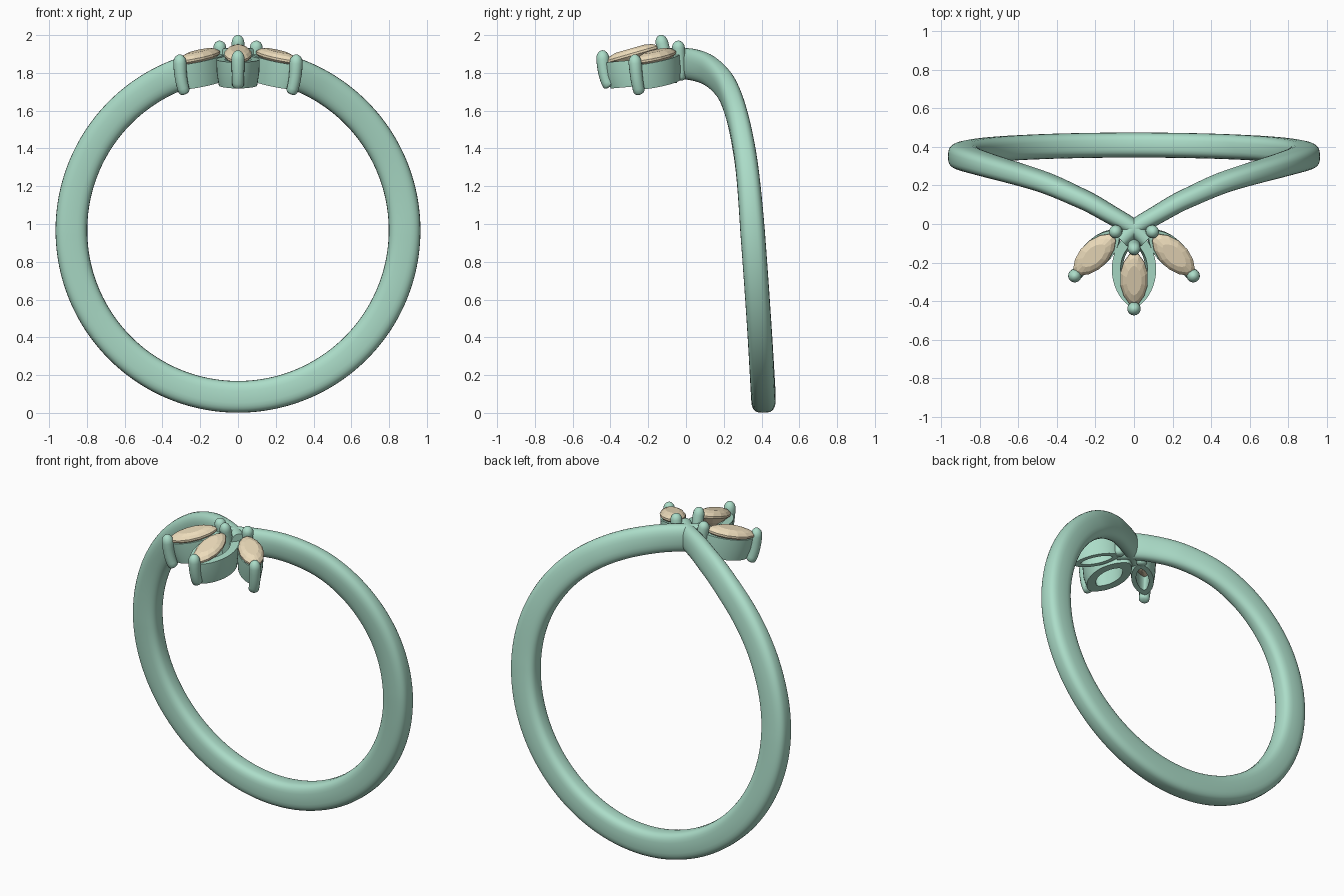
import bpy, bmesh, math
from mathutils import Vector, Matrix

if "Cube" in bpy.data.objects:
    bpy.data.objects.remove(bpy.data.objects["Cube"])

def material(name, col):
    m = bpy.data.materials.new(name)
    m.diffuse_color = col
    m.use_nodes = True
    m.node_tree.nodes["Principled BSDF"].inputs["Base Color"].default_value = m.diffuse_color
    return m

METAL = material("green_metal", (0.41, 0.72, 0.58, 1))
STONE = material("tan_stone", (0.85, 0.72, 0.50, 1))

def loft(name, rings, mat, loop=False, smooth=True):
    """Bridge successive rings of points; cap the ends unless looped."""
    bm = bmesh.new()
    vs = [[bm.verts.new(p) for p in r] for r in rings]
    n = len(rings[0])
    for k in range(len(vs) if loop else len(vs) - 1):
        a, b = vs[k], vs[(k + 1) % len(vs)]
        for i in range(n):
            j = (i + 1) % n
            bm.faces.new((a[i], a[j], b[j], b[i]))
    if not loop:
        bm.faces.new(vs[0])
        bm.faces.new(vs[-1])
    bmesh.ops.recalc_face_normals(bm, faces=bm.faces)
    me = bpy.data.meshes.new(name)
    bm.to_mesh(me)
    bm.free()
    me.materials.append(mat)
    ob = bpy.data.objects.new(name, me)
    bpy.context.collection.objects.link(ob)
    if smooth:
        bpy.ops.object.select_all(action='DESELECT')
        ob.select_set(True)
        bpy.context.view_layer.objects.active = ob
        bpy.ops.object.shade_smooth_by_angle(angle=math.radians(40))
    return ob

# Band: round loop whose depth sweeps forward to a V at the top
KEYS = [(-4, -0.085), (0, -0.025), (8, 0.05), (17, 0.125), (34, 0.225), (62, 0.31),
        (90, 0.352), (135, 0.395), (180, 0.41), (225, 0.395)]

def depth(t):
    k = 0
    while k < len(KEYS) - 3 and t > KEYS[k + 1][0]:
        k += 1
    def slope(i):
        a, b = KEYS[max(i - 1, 0)], KEYS[min(i + 1, len(KEYS) - 1)]
        return (b[1] - a[1]) / (b[0] - a[0])
    (t0, y0), (t1, y1) = KEYS[k], KEYS[k + 1]
    h = t1 - t0
    u = (t - t0) / h
    return ((2*u**3 - 3*u*u + 1) * y0 + (u**3 - 2*u*u + u) * h * slope(k)
            + (3*u*u - 2*u**3) * y1 + (u**3 - u*u) * h * slope(k + 1))

def band_point(t):
    a = math.radians(t)
    return Vector((0.882 * math.sin(a), depth(t), 0.967 + 0.882 * math.cos(a)))

def spow(c, e):
    return math.copysign(abs(c) ** e, c)

rings = []
STEPS = 110
for s in range(STEPS + 1):
    t = -4 + 184 * s / STEPS
    a = math.radians(t)
    c = band_point(t)
    tan = (band_point(min(t + 0.3, 180.3)) - band_point(max(t - 0.3, -4))).normalized()
    rad = Vector((math.sin(a), 0, math.cos(a)))
    if s == STEPS:
        tan, rad = Vector((-1, 0, 0)), Vector((0, 0, -1))
        c.x = 0
    side = tan.cross(rad).normalized()
    f = min(1, max(0, t / 90))
    w = 0.047 + 0.018 * f
    e = 0.85 - 0.2 * f
    rings.append([c + rad * 0.084 * spow(math.cos(q), e) + side * w * spow(math.sin(q), e)
                  for q in (2 * math.pi * i / 28 for i in range(28))])
band = loft("band", rings, METAL)
# open the bottom seam so both halves weld together
bm = bmesh.new()
bm.from_mesh(band.data)
bmesh.ops.delete(bm, geom=[f for f in bm.faces if all(abs(v.co.x) < 1e-4 for v in f.verts)],
                 context='FACES_ONLY')
bm.to_mesh(band.data)
bm.free()
band.modifiers.new("mirror", 'MIRROR').use_axis[0] = True

def leaf(L, W, z, n, M):
    """Pointed oval with half length L and half width W at local height z."""
    return [M @ Vector((L * math.cos(q), W * spow(math.sin(q), 1.3), z))
            for q in (2 * math.pi * i / n for i in range(n))]

def frame(c, yaw, tilt):
    return (Matrix.Translation(c) @ Matrix.Rotation(math.radians(yaw), 4, 'Z')
            @ Matrix.Rotation(math.radians(tilt), 4, 'Y'))

def gem(name, M):
    spec = [(0.1, -0.07), (0.6, -0.04), (1, -0.006), (1, 0.006), (0.82, 0.022), (0.55, 0.032)]
    loft(name, [leaf(0.146 * s, 0.073 * s, z, 14, M) for s, z in spec], STONE, smooth=False)

def bezel(name, M, L, W, h, wall):
    spec = [(1, 0, 0), (0.98, 0, -h * 0.5), (0.88, 0, -h),
            (0.88, wall, -h), (1, wall, 0)]
    loft(name, [leaf(L * s - 1.5 * d, W * s - d, z, 40, M) for s, d, z in spec], METAL, loop=True)

def prong(name, a, b, c, r0, r1):
    """Round claw along a bent path a-b-c with domed ends."""
    a, b, c = Vector(a), Vector(b), Vector(c)
    stops = [(0, 0.5), (0.03, 0.8), (0.08, 1)] + [(0.08 + 0.74 * i / 6, 1) for i in range(1, 7)]
    stops += [(0.82 + 0.18 * math.sin(q), max(math.cos(q), 0.05))
              for q in (math.pi / 2 * i / 5 for i in range(1, 6))]
    rings = []
    for u, k in stops:
        p = a * (1 - u)**2 + b * 2 * u * (1 - u) + c * u * u
        t = ((b - a) * (1 - u) + (c - b) * u).normalized()
        x = t.cross(Vector((0, 1, 0))).normalized()
        y = t.cross(x)
        r = (r0 + (r1 - r0) * u) * k
        rings.append([p + (x * math.cos(q) + y * math.sin(q)) * r
                      for q in (2 * math.pi * i / 16 for i in range(16))])
    loft(name, rings, METAL)

# Centre setting
gem("centre_gem", frame((0, -0.285, 1.898), -90, 16))
bezel("centre_bezel", frame((0, -0.235, 1.872), -90, 5), 0.20, 0.115, 0.14, 0.045)
prong("centre_front_prong", (0, -0.405, 1.725), (0, -0.44, 1.78), (0, -0.442, 1.92), 0.03, 0.036)
prong("centre_back_prong", (0, -0.10, 1.76), (0, -0.10, 1.88), (0, -0.14, 2.0), 0.033, 0.034)

# Side settings
for s, n in ((-1, "left"), (1, "right")):
    yaw = -90 + s * 46
    gem(n + "_gem", frame((s * 0.205, -0.16, 1.885), yaw, 11))
    bezel(n + "_bezel", frame((s * 0.192, -0.148, 1.872), yaw, 11), 0.155, 0.073, 0.135, 0.028)
    prong(n + "_outer_prong", (s * 0.28, -0.245, 1.69), (s * 0.31, -0.265, 1.76),
          (s * 0.308, -0.272, 1.898), 0.03, 0.036)
    prong(n + "_inner_prong", (s * 0.085, -0.035, 1.76), (s * 0.085, -0.03, 1.87),
          (s * 0.102, -0.045, 1.97), 0.033, 0.034)
